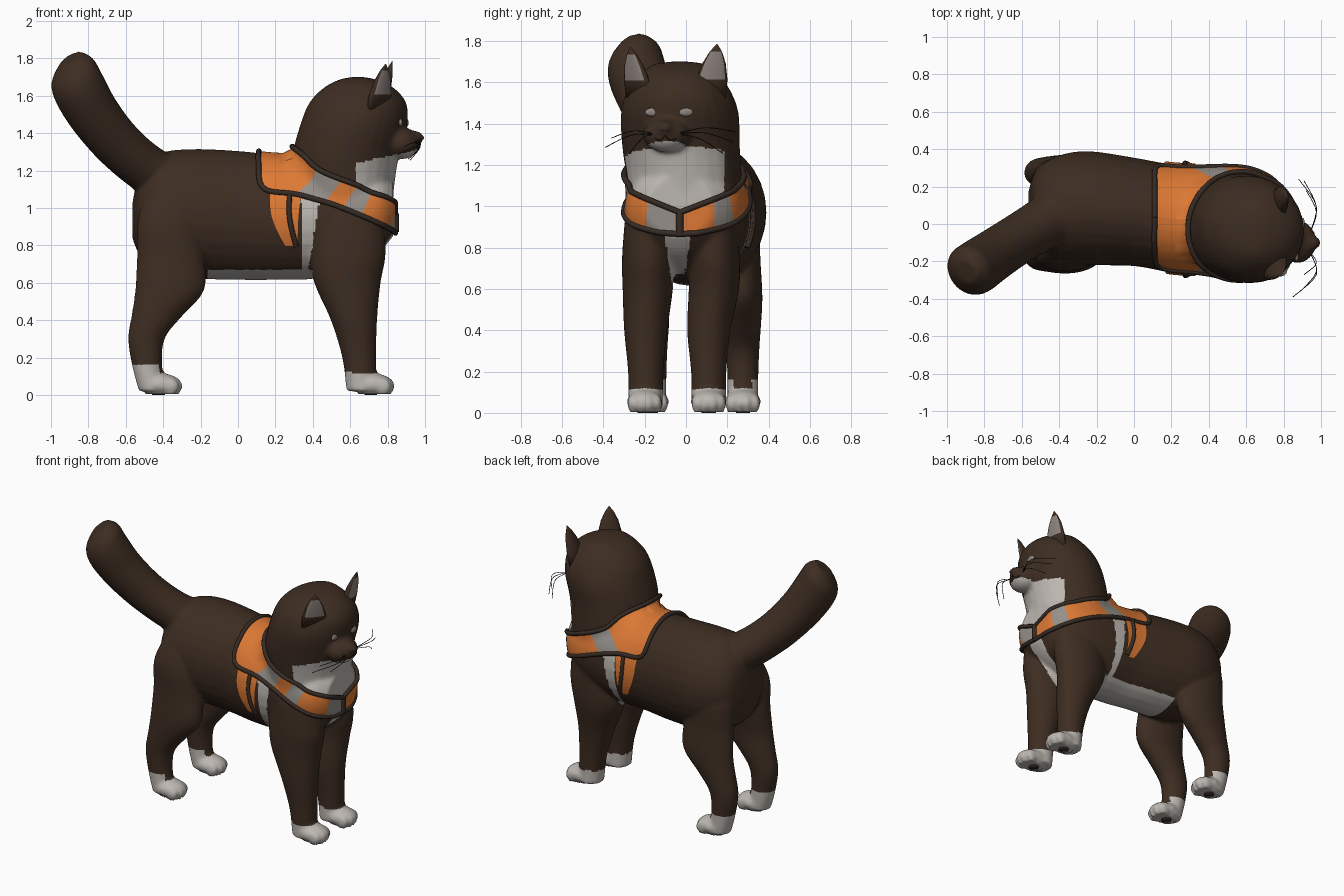
import bpy, bmesh, math
from mathutils import Vector, Matrix
from mathutils.bvhtree import BVHTree

if "Cube" in bpy.data.objects:
    bpy.data.objects.remove(bpy.data.objects["Cube"])


def material(name, r, g, b):
    m = bpy.data.materials.new(name)
    m.diffuse_color = (r, g, b, 1)
    m.use_nodes = True
    m.node_tree.nodes["Principled BSDF"].inputs["Base Color"].default_value = m.diffuse_color
    return m


BROWN = material("dark_brown_fur", .047, .026, .0155)
WHITE = material("white_fur", .50, .47, .435)
ORANGE = material("orange_fabric", .72, .19, .035)
GREY = material("grey_fabric", .30, .275, .25)
TRIM = material("dark_trim", .037, .024, .018)
PINK = material("ear_grey", .27, .23, .21)
BLACK = material("near_black", .012, .010, .009)


def add(name, bm, *mats):
    me = bpy.data.meshes.new(name)
    bmesh.ops.recalc_face_normals(bm, faces=bm.faces[:])
    bm.to_mesh(me)
    bm.free()
    ob = bpy.data.objects.new(name, me)
    bpy.context.collection.objects.link(ob)
    for m in mats:
        me.materials.append(m)
    me.polygons.foreach_set("use_smooth", [True] * len(me.polygons))
    return ob


def spline(pts, n):
    """Catmull-Rom through tuples of any length."""
    out = []
    for i in range(len(pts) - 1):
        a, b, c, d = (pts[max(i - 1, 0)], pts[i], pts[i + 1], pts[min(i + 2, len(pts) - 1)])
        for k in range(n):
            t = k / n
            out.append(tuple(.5 * (2 * q + (r - p) * t + (2 * p - 5 * q + 4 * r - s) * t * t
                                   + (3 * q - p - 3 * r + s) * t ** 3)
                             for p, q, r, s in zip(a, b, c, d)))
    return out + [tuple(pts[-1])]


def loft(bm, secs, u, v, sides=28):
    """Sections are (x, y, z, radius along u, radius along v)."""
    u, v, rings = Vector(u), Vector(v), []
    for x, y, z, a, b in spline(secs, 4):
        rings.append([bm.verts.new(Vector((x, y, z))
                      + u * a * math.cos(math.tau * k / sides)
                      + v * b * math.sin(math.tau * k / sides)) for k in range(sides)])
    for r, s in zip(rings, rings[1:]):
        for k in range(sides):
            j = (k + 1) % sides
            bm.faces.new((r[k], r[j], s[j], s[k]))
    bm.faces.new(rings[0][::-1])
    bm.faces.new(rings[-1])


def ball(bm, co, r):
    bmesh.ops.create_uvsphere(bm, u_segments=20, v_segments=12, radius=1,
                              matrix=Matrix.Translation(co) @ Matrix.Diagonal((*r, 1)))


X, Y, Z = (1, 0, 0), (0, 1, 0), (0, 0, 1)
bm = bmesh.new()
# torso
loft(bm, [(-.565, .09, .93, .08, .09), (-.525, .085, .97, .20, .22), (-.42, .08, .98, .28, .31),
          (-.25, .085, .97, .305, .345), (0, .065, .96, .29, .345), (.2, .03, .95, .29, .335),
          (.4, .02, .95, .29, .33), (.6, 0, .97, .29, .30), (.75, -.02, .99, .25, .23),
          (.83, -.03, 1.0, .16, .15)], Y, Z)
# neck and head
loft(bm, [(.58, 0, .95, .24, .27), (.57, -.01, 1.15, .27, .28), (.58, -.025, 1.3, .285, .285),
          (.62, -.03, 1.45, .285, .285), (.64, -.035, 1.56, .26, .25),
          (.645, -.035, 1.64, .19, .19), (.64, -.03, 1.685, .10, .13), (.64, -.03, 1.70, .03, .04)], X, Y)
ball(bm, (.875, -.095, 1.345), (.10, .115, .085))
ball(bm, (.93, -.10, 1.375), (.065, .05, .04))
# tail
d = Vector((-.5, -.32, .8)).normalized()
u = Vector((.54, -.84, 0)).normalized()
tail = [(-.40, .05, 1.16, .15), (-.52, -.02, 1.235, .138), (-.65, -.10, 1.35, .135),
        (-.77, -.18, 1.50, .14), (-.85, -.235, 1.64, .145), (-.885, -.25, 1.73, .13),
        (-.895, -.255, 1.80, .065)]
loft(bm, [(*t, t[3]) for t in tail], u, d.cross(u))
# legs and paws
for y in (-.17, .275):
    inn = .02 if y < 0 else -.02
    loft(bm, [(-.36, y + 3 * inn, 1.14, .09, .06), (-.37, y + inn * 1.2, .95, .165, .10),
              (-.36, y + inn, .75, .18, .105),
              (-.365, y, .56, .185, .095), (-.435, y, .42, .135, .088), (-.49, y, .3, .098, .08),
              (-.485, y, .15, .08, .075), (-.455, y, .02, .075, .075)], X, Y)
for y0, y1 in ((-.185, -.195), (.135, .11)):
    loft(bm, [(.59, y0, .95, .19, .11), (.59, y0, .75, .2, .125), (.585, y0, .6, .178, .122),
              (.62, y1, .4, .124, .105), (.648, y1, .2, .091, .086), (.66, y1, .02, .08, .084)], X, Y)
PAWS = [(-.415, -.17), (-.415, .275), (.72, -.20), (.72, .11)]
for x, y in PAWS:
    ball(bm, (x, y, .055), (.115, .088, .06))
    for k in (-.06, -.02, .02, .06):
        ball(bm, (x + .085 - abs(k) * .5, y + k, .045), (.045, .024, .045))

# fuse the body into one skin
body = add("cat_body", bm, BROWN, WHITE)
rm = body.modifiers.new("fuse", 'REMESH')
rm.mode, rm.voxel_size = 'VOXEL', .012
sm = body.modifiers.new("soften", 'SMOOTH')
sm.factor, sm.iterations = .5, 8
bpy.context.view_layer.update()
skin = bpy.data.meshes.new_from_object(body.evaluated_get(bpy.context.evaluated_depsgraph_get()))
body.modifiers.clear()
body.data = skin
skin.materials.clear()
skin.materials.append(BROWN)
skin.materials.append(WHITE)
for v in skin.vertices:
    if v.co.z < .012:
        v.co.z = .004


def is_white(c):
    paw = c.z < (.12 if c.x > 0 or c.x > -.42 else .16)
    belly = .57 < c.z < .67 and -.16 < c.x < .40
    flank = .6 < c.z < 1.09 and .335 + (1.07 - c.z) * .02 < c.x < .365 + (c.z - .6) * .16
    bib = c.x > .63 and c.y < .185 and 1.14 - (c.x - .6) * .7 < c.z < 1.10 + .22 * c.x
    strip = c.x > .6 and .6 < c.z < 1 and abs(c.y + .04) < .025 + .15 * (c.z - .6)
    return paw or belly or flank or bib or strip


for p in skin.polygons:
    p.use_smooth = True
    p.material_index = int(is_white(p.center))
tree = BVHTree.FromPolygons([v.co for v in skin.vertices], [p.vertices[:] for p in skin.polygons])


def snap(p, lift):
    co, n, _, _ = tree.find_nearest(Vector(p))
    return co + n * lift


def tube(name, pts, r, mat):
    cu = bpy.data.curves.new(name, 'CURVE')
    cu.dimensions, cu.bevel_depth, cu.bevel_resolution, cu.use_fill_caps = '3D', r, 2, True
    sp = cu.splines.new('POLY')
    sp.points.add(len(pts) - 1)
    for q, p in zip(sp.points, pts):
        q.co = (*p, 1)
    cu.materials.append(mat)
    tmp = bpy.data.objects.new(name, cu)
    bpy.context.collection.objects.link(tmp)
    bpy.context.view_layer.update()
    me = bpy.data.meshes.new_from_object(tmp.evaluated_get(bpy.context.evaluated_depsgraph_get()))
    bpy.data.objects.remove(tmp)
    bpy.context.collection.objects.link(bpy.data.objects.new(name, me))


def strap(name, rows, side, colours, trims=True, n=8, m=8):
    """Cloth strip between two edge paths, laid onto the skin; rows are (x, y, z, x, y, z)."""
    grid = []
    for r in spline(rows, n):
        a, b = Vector(r[:3]), Vector(r[3:])
        grid.append([snap((p.x, .03 - .09 * (p.x - .2) + side * p.y, p.z), .012)
                     for p in (a.lerp(b, k / m) for k in range(m + 1))])
    for _ in range(4):  # relax along the strip
        grid = [grid[0]] + [[(p + 2 * q + s) / 4 for p, q, s in zip(*grid[i - 1:i + 2])]
                            for i in range(1, len(grid) - 1)] + [grid[-1]]
    grid = [[snap(p, .012) for p in row] for row in grid]
    bm = bmesh.new()
    verts = [[bm.verts.new(p) for p in row] for row in grid]
    for i in range(len(grid) - 1):
        for k in range(m):
            f = bm.faces.new((verts[i][k], verts[i + 1][k], verts[i + 1][k + 1], verts[i][k + 1]))
            f.material_index = colours[i // (n // 2)]
    add(name, bm, ORANGE, GREY)
    if trims:
        for tag, k in (("upper", 0), ("lower", m)):
            tube(f"{name}_{tag}_trim", [row[k] for row in grid], .0145, TRIM)


# harness: collar with back yoke, and girth strap, on each side
collar = [(.285, 0, 1.33, .11, 0, 1.29), (.30, .13, 1.32, .11, .17, 1.25),
          (.35, .23, 1.28, .13, .29, 1.11), (.42, .28, 1.21, .31, .31, 1.085),
          (.56, .30, 1.15, .46, .32, 1.04), (.72, .28, 1.09, .66, .31, .96),
          (.82, .15, 1.03, .83, .17, .88), (.85, 0, .97, .85, 0, .865)]
girth = [(.165, .31, 1.09, .34, .31, 1.09), (.175, .31, .95, .325, .31, .95),
         (.25, .3, .78, .32, .3, .78)]
bands = {"near": [1, 1, 0, 1, 0, 0, 1, 1], "far": [1, 1, 0, 0, 0, 1, 0, 0]}
for side, tag in ((-1, "near"), (1, "far")):
    strap(f"harness_collar_{tag}", collar, side, [0] * 6 + bands[tag])
    strap(f"harness_girth_{tag}", girth, side, [0] * 4, trims=False)
    tube(f"girth_seam_{tag}", [snap((x, .03 + side * .31, z), .012)
         for x, z, *_ in spline([(.275, 1.08), (.275, .95), (.31, .78)], 6)], .014, TRIM)
tube("harness_chest_joint", [snap((.86, -.03, z), .012) for z in (.97, .93, .87)], .019, TRIM)

# ears: cones turned outward, with a light inner patch
for tag, base, tip, yaw in (("near", (.75, -.225, 1.52), (.79, -.27, 1.77), -.75),
                            ("far", (.775, .11, 1.52), (.825, .15, 1.785), .1)):
    bm = bmesh.new()
    base, tip = Vector(base), Vector(tip)
    rot = Matrix.Rotation(yaw, 3, 'Z')
    rings = []
    for t, s in ((0, 1), (.35, .93), (.65, .68), (.86, .36), (1, .03)):
        ring = []
        for k in range(16):
            a = math.tau * (k + .5) / 16
            depth = (.05 if math.cos(a) < 0 else .024) * math.cos(a)
            ring.append(bm.verts.new(base.lerp(tip, t) + rot @ Vector((depth * s, .084 * s * math.sin(a), 0))))
        rings.append(ring)
    for i in range(4):
        for k in range(16):
            j = (k + 1) % 16
            f = bm.faces.new((rings[i][k], rings[i][j], rings[i + 1][j], rings[i + 1][k]))
            f.material_index = int(i in (1, 2) and (k < 2 or k > 12))
    bm.faces.new(rings[-1])
    bm.faces.new(rings[0][::-1])
    add(f"ear_{tag}", bm, BROWN, PINK)

# eyes, nose and mouth line
for tag, y in (("near", -.165), ("far", .0)):
    hit = tree.ray_cast(Vector((2, y, 1.455)), Vector((-1, 0, 0)))[0]
    bm = bmesh.new()
    ball(bm, (hit.x, y, 1.455), (.011, .034, .02))
    add(f"eye_{tag}", bm, PINK)
bm = bmesh.new()
ball(bm, (.972, -.10, 1.375), (.022, .028, .018))
add("nose", bm, TRIM)
tube("mouth_line", [snap((1.0, y, z), .001) for y, z in
                    ((-.17, 1.315), (-.13, 1.305), (-.10, 1.33), (-.07, 1.305), (-.03, 1.315))], .003, BLACK)

# whiskers
for i, (y, z, x) in enumerate(((-.39, 1.285, .85), (-.36, 1.33, .89), (-.27, 1.26, .91),
                               (.24, 1.36, .88), (.23, 1.31, .91), (.18, 1.255, .92))):
    s = -1 if y < 0 else 1
    y0 = -.10 + s * .05
    tube(f"whisker_{i + 1}", spline([(.94, y0, 1.35), (.975, (y0 + y) / 2, (1.37 + z) / 2 + .015),
                                     (x, y, z)], 5), .002, BLACK)

# paw pads
for i, (x, y) in enumerate(PAWS):
    bm = bmesh.new()
    bmesh.ops.create_cone(bm, cap_ends=True, segments=16, radius1=.034, radius2=.034, depth=.008,
                          matrix=Matrix.Translation((x - .01, y, .004)))
    add(f"paw_pad_{i + 1}", bm, TRIM)
